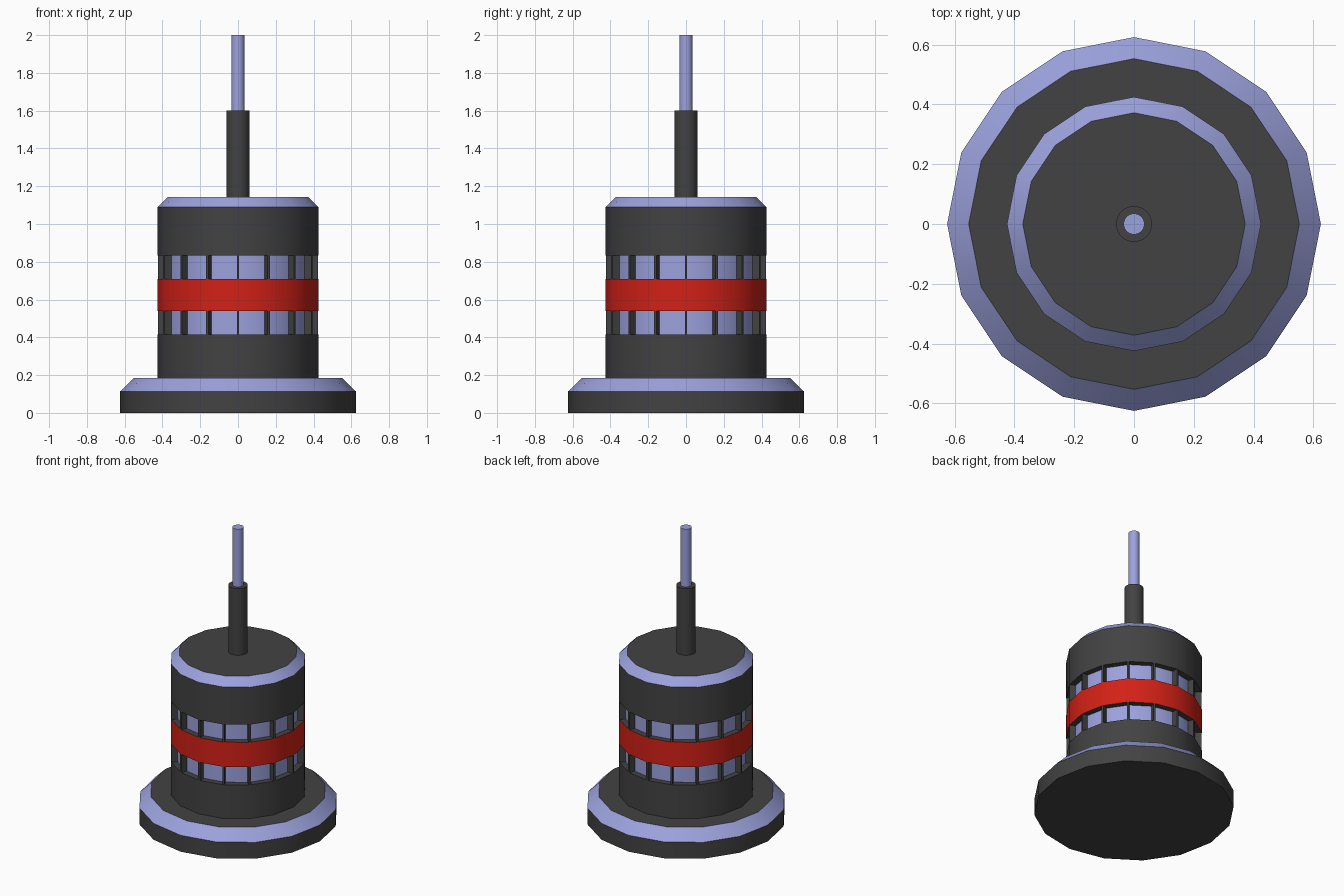
import bpy, bmesh
from math import cos, sin, pi, radians
from mathutils import Matrix

if "Cube" in bpy.data.objects:
    bpy.data.objects.remove(bpy.data.objects["Cube"])


def material(name, rgb):
    m = bpy.data.materials.new(name)
    m.diffuse_color = (*rgb, 1)
    m.use_nodes = True
    m.node_tree.nodes["Principled BSDF"].inputs["Base Color"].default_value = m.diffuse_color
    return m


DARK = material("dark_grey", (0.055, 0.055, 0.055))
BLUE = material("pale_blue", (0.33, 0.36, 0.72))
RED = material("red", (0.65, 0.015, 0.008))
MATS = [DARK, BLUE, RED]


def finish(name, bm, flat=False):
    bmesh.ops.recalc_face_normals(bm, faces=bm.faces)
    mesh = bpy.data.meshes.new(name)
    bm.to_mesh(mesh)
    bm.free()
    for m in MATS:
        mesh.materials.append(m)
    ob = bpy.data.objects.new(name, mesh)
    bpy.context.collection.objects.link(ob)
    if not flat:
        bpy.ops.object.select_all(action='DESELECT')
        ob.select_set(True)
        bpy.context.view_layer.objects.active = ob
        bpy.ops.object.shade_smooth_by_angle(angle=radians(30))
    return ob


def lathe(name, profile, mats, sides, top=0):
    """Spin (radius, z) points; mats gives one colour index per segment."""
    bm = bmesh.new()
    rings = [[bm.verts.new((r * cos(2 * pi * i / sides), r * sin(2 * pi * i / sides), z))
              for i in range(sides)] for r, z in profile]
    for a, b, m in zip(rings, rings[1:], mats):
        for i in range(sides):
            j = (i + 1) % sides
            bm.faces.new((a[i], a[j], b[j], b[i])).material_index = m
    bm.faces.new(rings[0])
    bm.faces.new(rings[-1]).material_index = top
    return finish(name, bm)


SIDES, R, R_IN = 16, 0.425, 0.385

# Foot with bevelled rim
lathe("base", [(0.625, 0), (0.625, 0.113), (0.553, 0.184)], [0, 1], SIDES)

# Drum with two recessed window rows around a red band
lathe("drum",
      [(R, 0.184), (R, 0.416), (R_IN, 0.416), (R_IN, 0.54), (R, 0.54), (R, 0.71),
       (R_IN, 0.71), (R_IN, 0.832), (R, 0.832), (R, 1.09), (0.372, 1.143)],
      [0, 0, 1, 0, 2, 0, 1, 0, 0, 1], SIDES)

# Thin fins separating the windows
for name, z0, z1 in (("lower_fins", 0.416, 0.54), ("upper_fins", 0.71, 0.832)):
    bm = bmesh.new()
    r0, r1 = R_IN - 0.005, R - 0.001
    for i in range(SIDES):
        mat = (Matrix.Rotation(2 * pi * i / SIDES, 4, 'Z')
               @ Matrix.Translation(((r0 + r1) / 2, 0, (z0 + z1) / 2))
               @ Matrix.Diagonal((r1 - r0, 0.013, z1 - z0, 1)))
        bmesh.ops.create_cube(bm, size=1, matrix=mat)
    finish(name, bm, flat=True)

# Mast sleeve and thin rod
lathe("mast_sleeve", [(0.06, 1.143), (0.06, 1.602)], [0], 32)
lathe("mast_rod", [(0.035, 1.602), (0.035, 2.0)], [1], 32, top=1)
